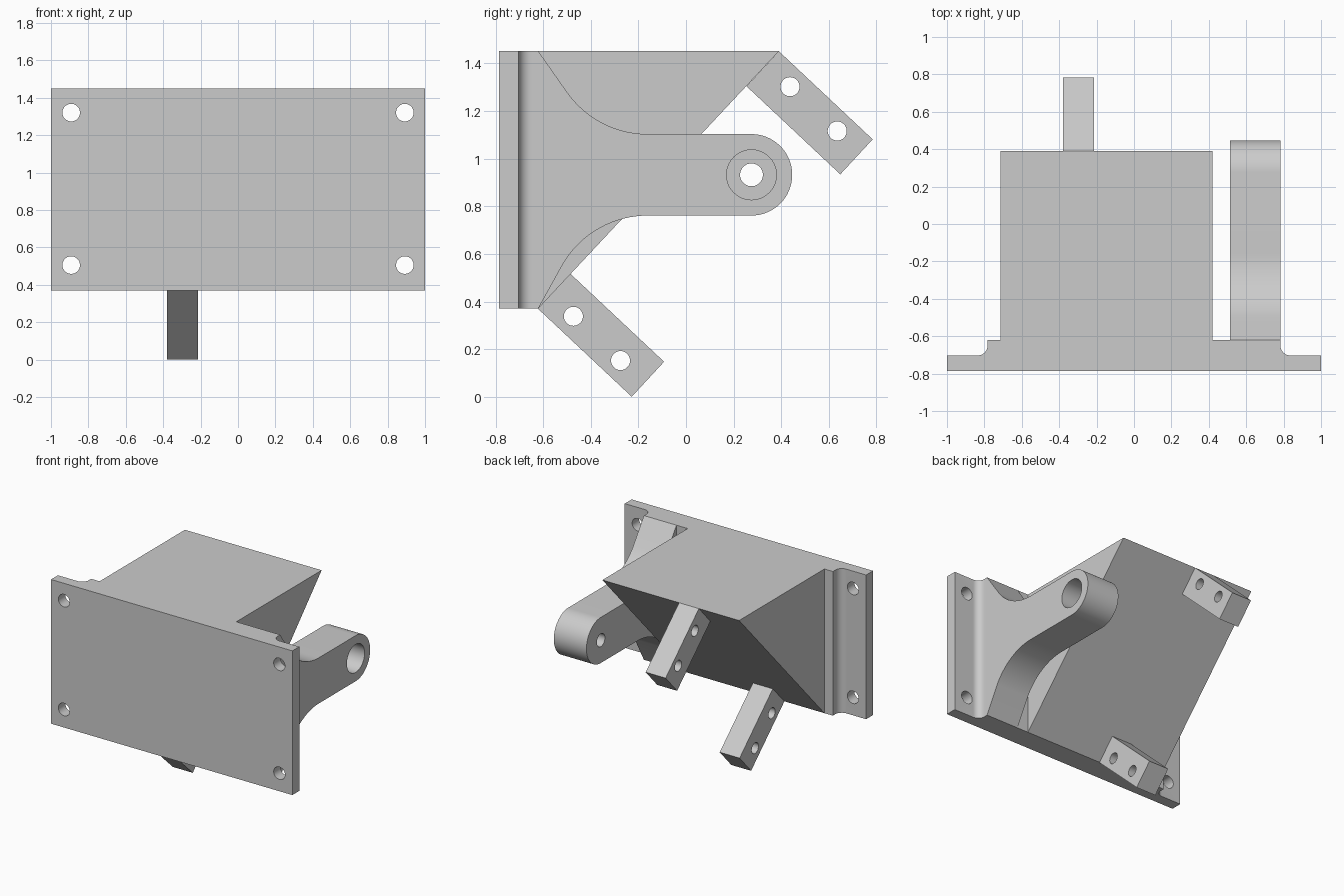
import bpy, bmesh
from math import sin, cos, radians

cube = bpy.data.objects.get("Cube")
if cube:
    bpy.data.objects.remove(cube, do_unlink=True)

grey = bpy.data.materials.new("plain grey")
grey.use_nodes = True
grey.diffuse_color = (0.6, 0.6, 0.6, 1)
grey.node_tree.nodes["Principled BSDF"].inputs["Base Color"].default_value = (0.6, 0.6, 0.6, 1)

# Coordinate order for a profile swept along each axis
AXES = {"x": lambda u, v, w: (w, u, v),
        "y": lambda u, v, w: (u, w, v),
        "z": lambda u, v, w: (u, v, w)}


def prism(name, profile, axis, start, end):
    """Extrude a 2D outline along an axis."""
    bm = bmesh.new()
    place = AXES[axis]
    face = bm.faces.new([bm.verts.new(place(u, v, start)) for u, v in profile])
    out = bmesh.ops.extrude_face_region(bm, geom=[face])
    moved = [g for g in out["geom"] if isinstance(g, bmesh.types.BMVert)]
    bmesh.ops.translate(bm, verts=moved, vec=place(0, 0, end - start))
    bmesh.ops.recalc_face_normals(bm, faces=bm.faces)
    mesh = bpy.data.meshes.new(name)
    bm.to_mesh(mesh)
    bm.free()
    mesh.materials.append(grey)
    obj = bpy.data.objects.new(name, mesh)
    bpy.context.collection.objects.link(obj)
    return obj


def arc(cu, cv, r, a, b, n=16):
    """Points on an arc from angle a to b in degrees."""
    angles = [radians(a + (b - a) * i / n) for i in range(n + 1)]
    return [(cu + r * cos(t), cv + r * sin(t)) for t in angles]


def drill(obj, axis, holes):
    """Cut round holes, each given as (u, v, radius, start, end)."""
    for u, v, r, start, end in holes:
        cutter = prism("cutter", arc(u, v, r, 0, 360, 40)[:-1], axis, start, end)
        cutter.hide_render = True
        mod = obj.modifiers.new("hole", "BOOLEAN")
        mod.operation = "DIFFERENCE"
        mod.solver = "EXACT"
        mod.object = cutter
        bpy.context.view_layer.update()
        cut = obj.evaluated_get(bpy.context.evaluated_depsgraph_get())
        mesh = bpy.data.meshes.new_from_object(cut)
        obj.modifiers.clear()
        obj.data = mesh
        bpy.data.objects.remove(cutter, do_unlink=True)


FRONT, FLANGE, PAD = -0.785, -0.703, -0.62
LOW, HIGH = 0.371, 1.451

# Mounting plate with a raised pad and filleted steps
fillet = 0.053
half = [(1, FRONT), (1, FLANGE)]
half += arc(0.783 + fillet, FLANGE + fillet, fillet, 270, 180, 10) + [(0.783, PAD)]
plate = prism("mounting_plate", half + [(-x, y) for x, y in reversed(half)], "z", LOW, HIGH)
drill(plate, "y", [(x, z, 0.047, -1, -0.5) for x in (-0.892, 0.892) for z in (0.506, 1.321)])

# Wedge-shaped body
wedge = prism("wedge_body", [(PAD, HIGH), (0.39, HIGH), (PAD, LOW)], "x", -0.713, 0.42)

# Pivot arm with flared root, rounded tip and counterbored hole
mid, r, flare = 0.932, 0.171, 0.415
outline = [(PAD, LOW)]
outline += arc(-0.16, mid - r - flare, flare, 148, 90)
outline += arc(0.275, mid, r, -90, 90, 32)
outline += arc(-0.16, mid + r + flare, flare, 270, 215)
outline += [(PAD, HIGH)]
arm = prism("pivot_arm", outline, "x", 0.513, 0.783)
drill(arm, "x", [(0.275, mid, 0.048, 0.4, 0.9), (0.275, mid, 0.105, 0.6, 0.9)])

# Two drilled lugs standing out from the sloping face, holes set off centre
parts = [plate, wedge, arm]
for name, y, z, hole_y, hole_z in (("upper_lug", 0.39, HIGH, 0.437, 1.302),
                                   ("lower_lug", -0.486, 0.517, -0.473, 0.338)):
    corners = [(y, z), (y + 0.394, z - 0.37), (y + 0.258, z - 0.517), (y - 0.136, z - 0.147)]
    lug = prism(name, corners, "x", -0.38, -0.215)
    drill(lug, "x", [(hole_y, hole_z, 0.04, -0.5, 0),
                     (hole_y + 0.198, hole_z - 0.186, 0.04, -0.5, 0)])
    parts.append(lug)

# Smooth curved walls, keep corners crisp
for obj in bpy.context.selected_objects:
    obj.select_set(False)
for obj in parts:
    obj.select_set(True)
bpy.context.view_layer.objects.active = plate
bpy.ops.object.shade_smooth_by_angle(angle=radians(30))
